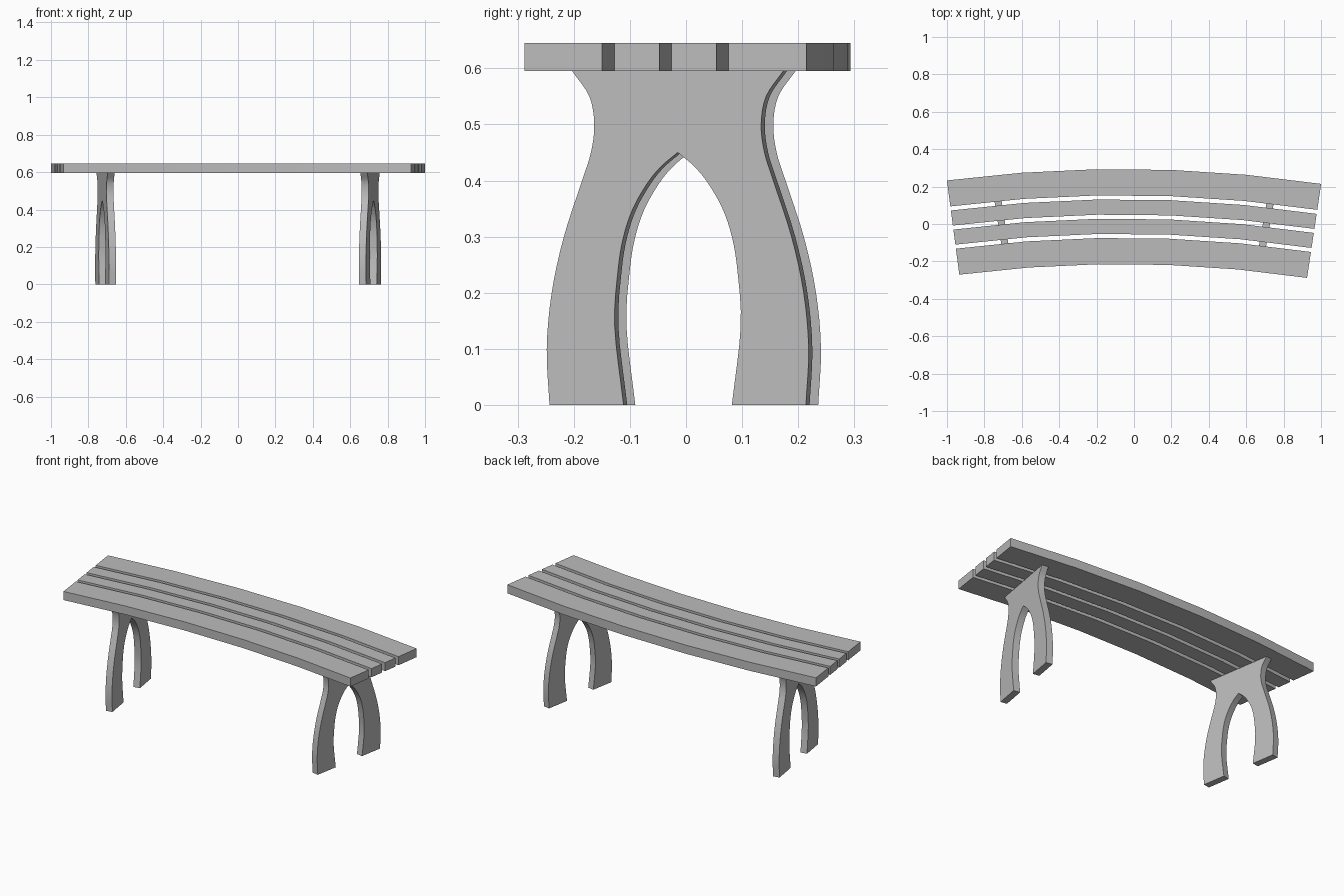
import bpy
import bmesh
from math import sin, cos, radians
from mathutils import Vector

cube = bpy.data.objects.get("Cube")
if cube:
    bpy.data.objects.remove(cube)

grey = bpy.data.materials.new("plain grey")
grey.use_nodes = True
grey.diffuse_color = (0.5, 0.5, 0.5, 1)
grey.node_tree.nodes["Principled BSDF"].inputs["Base Color"].default_value = (0.5, 0.5, 0.5, 1)


def extruded(name, outline, direction):
    """Solid made by sweeping a closed outline along a direction."""
    bm = bmesh.new()
    face = bm.faces.new([bm.verts.new(p) for p in outline])
    result = bmesh.ops.extrude_face_region(bm, geom=[face], use_keep_orig=True)
    moved = [v for v in result["geom"] if isinstance(v, bmesh.types.BMVert)]
    bmesh.ops.translate(bm, verts=moved, vec=direction)
    bmesh.ops.recalc_face_normals(bm, faces=bm.faces)
    mesh = bpy.data.meshes.new(name)
    bm.to_mesh(mesh)
    bm.free()
    mesh.materials.append(grey)
    obj = bpy.data.objects.new(name, mesh)
    bpy.context.collection.objects.link(obj)
    bpy.ops.object.select_all(action="DESELECT")
    obj.select_set(True)
    bpy.context.view_layer.objects.active = obj
    bpy.ops.object.shade_smooth_by_angle(angle=radians(30))
    return obj


def smooth_path(points, steps=4):
    """Catmull-Rom curve through the points."""
    pts = [Vector(p) for p in points]
    pts = [2 * pts[0] - pts[1]] + pts + [2 * pts[-1] - pts[-2]]
    path = []
    for a, b, c, d in zip(pts, pts[1:], pts[2:], pts[3:]):
        for i in range(steps):
            t = i / steps
            path.append(0.5 * (2 * b + (c - a) * t + (2 * a - 5 * b + 4 * c - d) * t * t
                               + (3 * b - a - 3 * c + d) * t ** 3))
    return path + [pts[-2]]


# Curved seat: four concentric slats, wide ones at front and back
SEAT_BOTTOM, SEAT_THICK = 0.595, 0.05
CENTRE_X, CENTRE_Y, OUTER = -0.0655, -6.886, 7.18
START, END, SEGMENTS, GAP = -7.48, 8.54, 5, 0.022


def arc(radius):
    angles = [radians(START + (END - START) * i / SEGMENTS) for i in range(SEGMENTS + 1)]
    return [(CENTRE_X + radius * sin(a), CENTRE_Y + radius * cos(a), SEAT_BOTTOM) for a in angles]


radius = OUTER
for name, width in (("back_wide_slat", 0.14), ("back_narrow_slat", 0.081),
                    ("front_narrow_slat", 0.081), ("front_wide_slat", 0.14)):
    extruded(name, arc(radius) + arc(radius - width)[::-1], (0, 0, SEAT_THICK))
    radius -= width + GAP

# Wishbone legs: half profiles as (half width, height), mirrored
outer = smooth_path([(0.232, 0), (0.237, 0.1), (0.228, 0.2), (0.206, 0.3), (0.173, 0.4),
                     (0.157, 0.45), (0.151, 0.5), (0.160, 0.55), (0.191, SEAT_BOTTOM)])
inner = smooth_path([(0, 0.45), (0.03, 0.425), (0.055, 0.395), (0.081, 0.35), (0.098, 0.3),
                     (0.108, 0.24), (0.114, 0.14), (0.098, 0)])
half = inner + outer
LEG_THICK = 0.038
outline = [(-LEG_THICK / 2, w, z) for w, z in half]
outline += [(-LEG_THICK / 2, -w, z) for w, z in half[:0:-1]]

for name, x, y, turn in (("right_leg", -0.708, 0.0035, 9), ("left_leg", 0.706, -0.0115, -10)):
    leg = extruded(name, outline, (LEG_THICK, 0, 0))
    leg.location = (x, y, 0)
    leg.rotation_euler.z = radians(turn)
